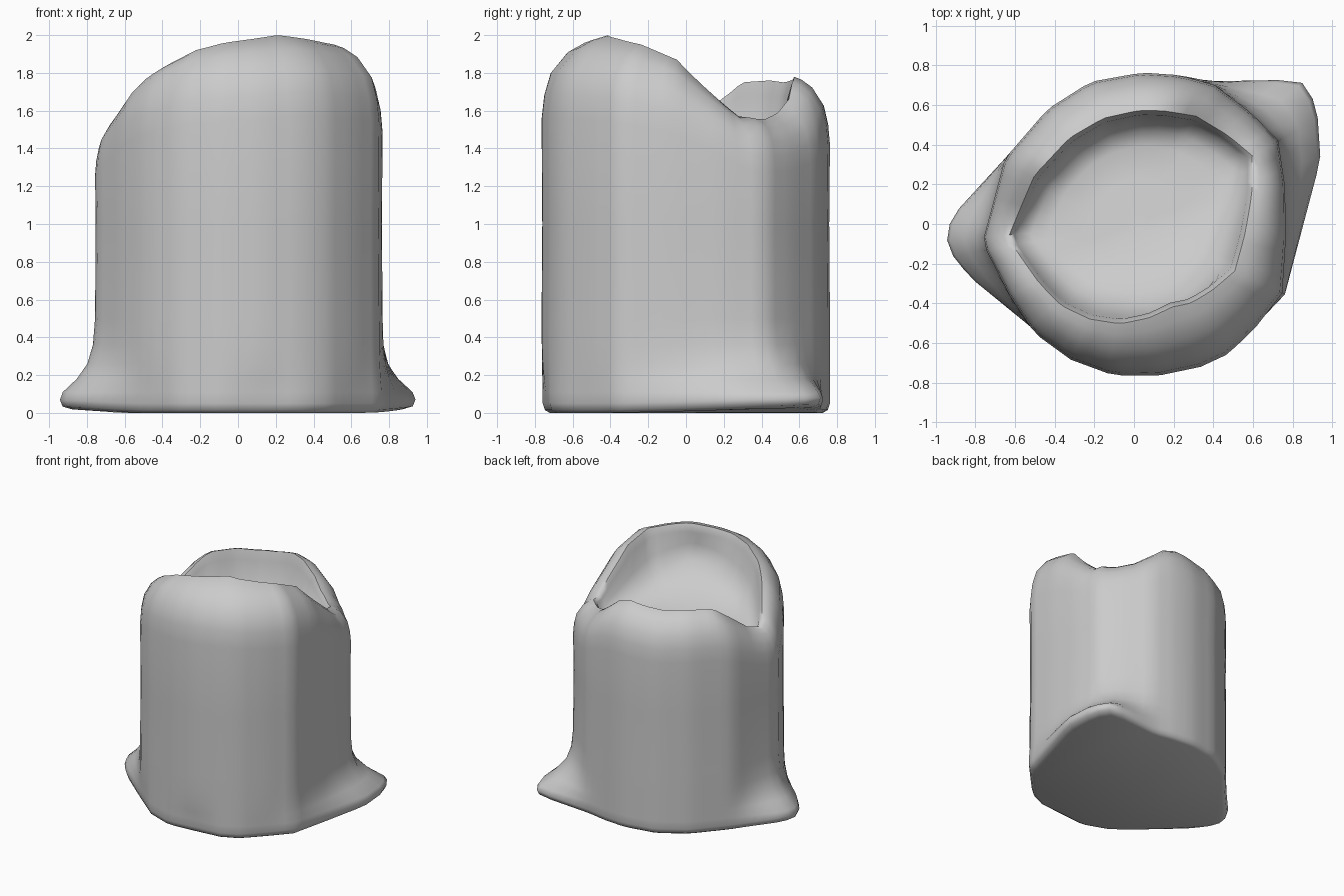
import bpy, bmesh
from math import sin, cos, radians

if "Cube" in bpy.data.objects:
    bpy.data.objects.remove(bpy.data.objects["Cube"])

N = 72

# Keyed values around the body: (angle in degrees, value)
BODY = [(14, .785), (30, .84), (43, .815), (60, .81), (73, .785), (87, .765), (107, .75),
        (127, .725), (153, .73), (187, .77), (211, .725), (228, .745), (245, .755), (262, .77),
        (279, .775), (295, .795), (306, .81), (320, .805), (335, .825), (354, .77)]
BASE = [(19, .995), (33, 1.1), (41, 1.11), (62, .815), (73, .785), (87, .765), (107, .75),
        (127, .725), (153, .73), (178, .925), (187, .955), (198, .87),
        (245, .755), (262, .77), (295, .795), (306, .81), (335, .84)]
CREST_Z = [(12, 1.70), (25, 1.57), (38, 1.55), (50, 1.59), (60, 1.66), (70, 1.75), (80, 1.78),
           (95, 1.76), (110, 1.75), (125, 1.76), (147, 1.75), (162, 1.65), (175, 1.55),
           (185, 1.52), (200, 1.66), (212, 1.77), (220, 1.81),
           (245, 1.92), (262, 1.96), (297, 2.0), (315, 1.98), (335, 1.95), (355, 1.87)]
CREST_R = [(30, .82), (70, .76), (110, .74), (150, .76), (185, .83), (220, .76),
           (262, .66), (295, .58), (335, .68)]


def around(keys, a, chord=False):
    """Interpolate a closed table of angle keys, linearly or along straight plan edges."""
    wrapped = [(keys[-1][0] - 360, keys[-1][1])] + keys + [(keys[0][0] + 360, keys[0][1])]
    for (a0, v0), (a1, v1) in zip(wrapped, wrapped[1:]):
        if a0 <= a <= a1:
            if chord:
                return v0 * v1 * sin(radians(a1 - a0)) / (
                    v0 * sin(radians(a - a0)) + v1 * sin(radians(a1 - a)))
            return v0 + (v1 - v0) * (a - a0) / (a1 - a0)


def floor_z(x, y):
    """Dished floor of the hollow, rising towards the front."""
    d = x * cos(radians(-70)) + y * sin(radians(-70))
    return 1.46 + .2 * d + .75 * max(d, 0) ** 2


def column(a):
    """Points from the underside, up the wall, over the rim and into the hollow."""
    r, rb = around(BODY, a, True), around(BASE, a, True)
    zc, c = around(CREST_Z, a), around(CREST_R, a)
    ca, sa = cos(radians(a)), sin(radians(a))
    lift = .1 * max(rb - r, 0)
    pts = []
    # Flared foot and straight wall
    for z, flare, s in [(0, .9, .95), (.015, 1, .985), (.05, 1, 1), (.11, .92, 1),
                        (.18, .52, 1), (.26, .22, 1), (.36, .06, 1), (.5, 0, 1), (1, 0, .995)]:
        pts.append(((r + (rb - r) * flare) * s, z + (lift if z < .1 else 0)))
    # Rounded shoulder up to the crest
    drop = .6 + .4 * (zc - 1.5) / .5
    for d, t in [(.43, 0), (.3, .05), (.18, .17), (.07, .48), (.02, .78), (0, 1)]:
        pts.append((r * (1 - (1 - c) * t), zc - d * drop))
    # Inner wall and floor
    fr = r * max(c - .07, .6)
    for s, up in [(None, .8), (1.02, .35), (.9, .1), (.75, 0), (.45, 0), (.12, 0)]:
        p = r * (c - .03) if s is None else fr * s
        fz = floor_z(p * ca, p * sa)
        pts.append((p, fz + up * (zc - fz)))
    return [(p * ca, p * sa, z) for p, z in pts]


# Hollow-topped body with flared foot
bm = bmesh.new()
cols = [[bm.verts.new(p) for p in column(i * 360 / N)] for i in range(N)]
for i in range(N):
    a, b = cols[i], cols[(i + 1) % N]
    for j in range(len(a) - 1):
        bm.faces.new((a[j], b[j], b[j + 1], a[j + 1]))
bm.faces.new([c[0] for c in reversed(cols)])
bm.faces.new([c[-1] for c in cols])
mesh = bpy.data.meshes.new("hollow_body")
bm.to_mesh(mesh)
bm.free()
body = bpy.data.objects.new("hollow_body", mesh)
bpy.context.collection.objects.link(body)
bpy.context.view_layer.objects.active = body
body.select_set(True)
bpy.ops.object.shade_smooth_by_angle(angle=radians(60))
